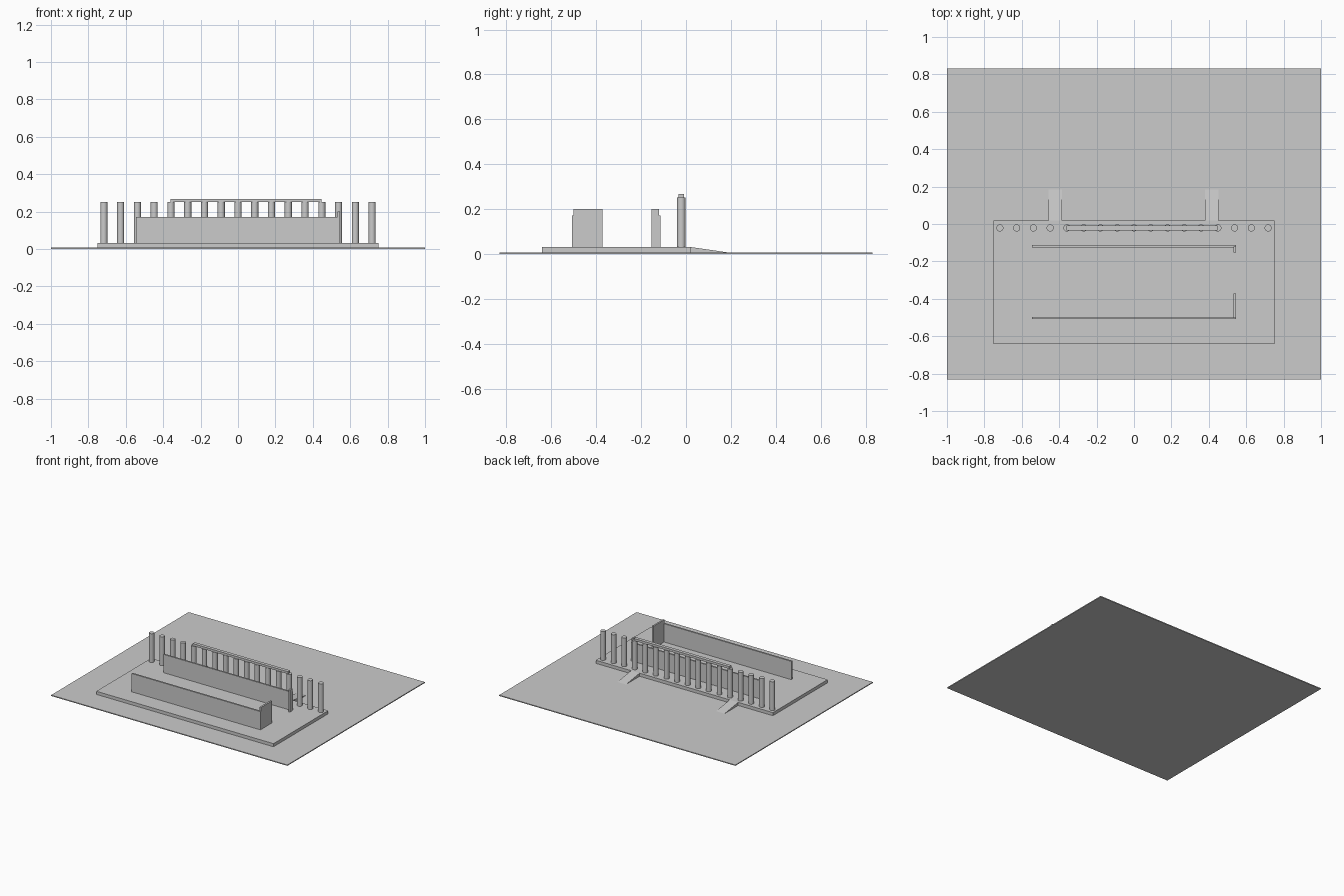
import bpy, bmesh

if "Cube" in bpy.data.objects:
    bpy.data.objects.remove(bpy.data.objects["Cube"])

G, P = 0.007, 0.031  # ground top, platform top


def prism(name, x0, x1, profile):
    """Extrude a (y, z) profile from x0 to x1."""
    bm = bmesh.new()
    face = bm.faces.new([bm.verts.new((x0, y, z)) for y, z in profile])
    ext = bmesh.ops.extrude_face_region(bm, geom=[face])
    moved = [v for v in ext["geom"] if isinstance(v, bmesh.types.BMVert)]
    bmesh.ops.translate(bm, verts=moved, vec=(x1 - x0, 0, 0))
    bmesh.ops.recalc_face_normals(bm, faces=bm.faces)
    me = bpy.data.meshes.new(name)
    bm.to_mesh(me)
    bm.free()
    ob = bpy.data.objects.new(name, me)
    bpy.context.collection.objects.link(ob)
    return ob


def box(name, x, y, z):
    return prism(name, *x, [(y[0], z[0]), (y[1], z[0]), (y[1], z[1]), (y[0], z[1])])


# Ground slab and raised platform
box("ground_slab", (-1, 1), (-0.831, 0.831), (0, G))
box("platform", (-0.75, 0.75), (-0.642, 0.02), (G, P))

# Long walls
box("back_wall", (-0.545, 0.545), (-0.125, -0.113), (P, 0.171))
box("front_wall", (-0.545, 0.545), (-0.509, -0.496), (P, 0.171))

# Taller end walls either side of the opening
box("end_wall_back", (0.533, 0.546), (-0.153, -0.12), (P, 0.2))
box("end_wall_front", (0.533, 0.546), (-0.502, -0.371), (P, 0.2))

# Access ramps behind the platform
for i, x in enumerate((-0.42, 0.415)):
    prism(f"ramp_{i + 1}", x - 0.036, x + 0.036, [(0.02, G), (0.185, G), (0.02, P)])

# Colonnade
COUNT, TOP = 17, 0.251
for i in range(COUNT):
    bpy.ops.mesh.primitive_cylinder_add(
        vertices=32, radius=0.019, depth=TOP - P,
        location=(-0.717 + i * 1.434 / (COUNT - 1), -0.021, (P + TOP) / 2))
    bpy.context.object.name = f"column_{i + 1}"
    bpy.ops.object.shade_smooth_by_angle()

# Beam over the middle columns
box("beam", (-0.36, 0.447), (-0.034, -0.008), (TOP, 0.268))
